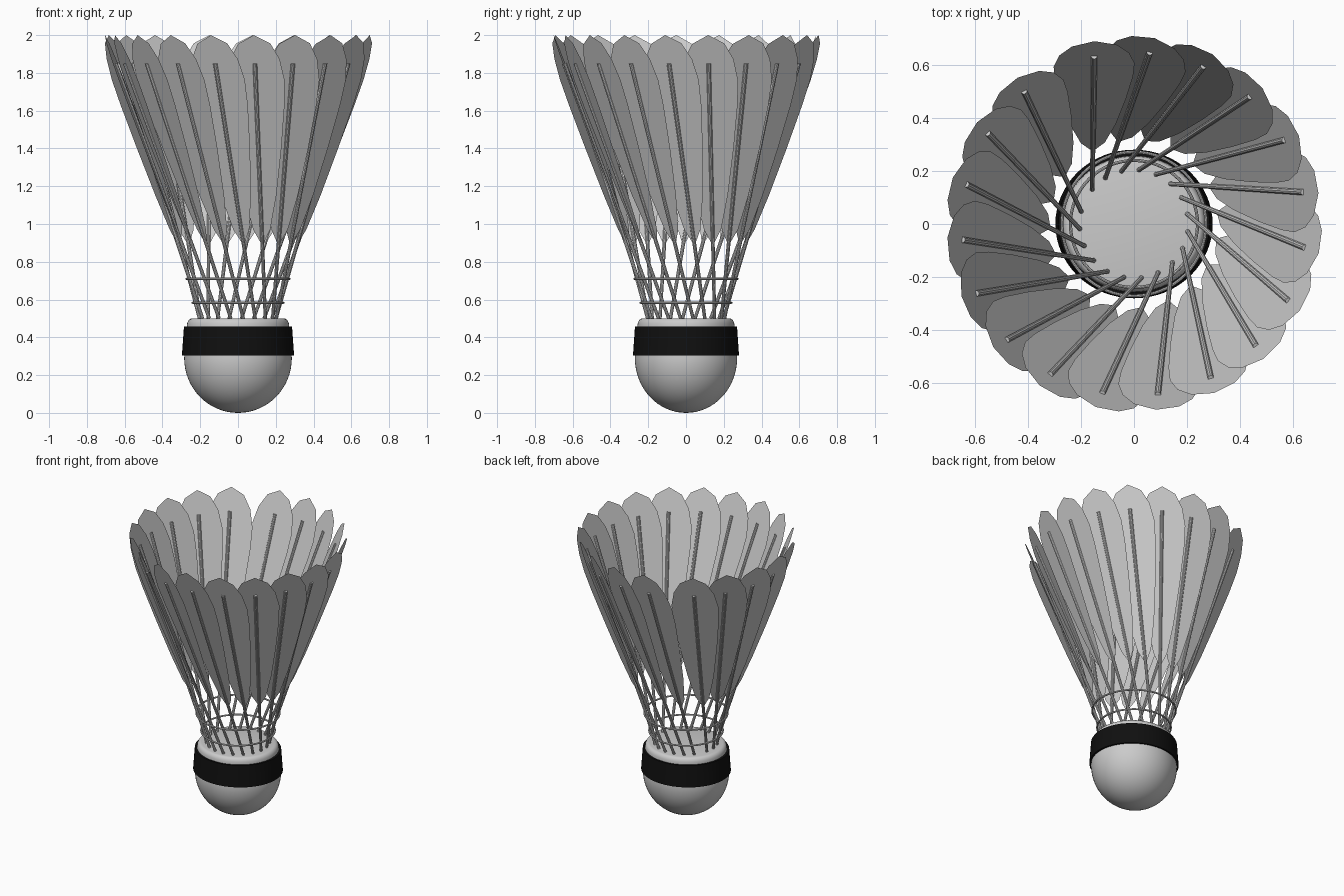
import bpy, bmesh
from math import sin, cos, pi, radians
from mathutils import Vector, Matrix

if "Cube" in bpy.data.objects:
    bpy.data.objects.remove(bpy.data.objects["Cube"])

COUNT, FIRST, STEP = 19, 129.6, 18.54


def finish(name, bm, smooth=True):
    me = bpy.data.meshes.new(name)
    bm.normal_update()
    bm.to_mesh(me)
    bm.free()
    ob = bpy.data.objects.new(name, me)
    bpy.context.collection.objects.link(ob)
    if smooth:
        bpy.ops.object.select_all(action='DESELECT')
        ob.select_set(True)
        bpy.context.view_layer.objects.active = ob
        bpy.ops.object.shade_smooth_by_angle(angle=radians(35))
    return ob


def lathe(name, profile, closed=False, ysc=1.0, segs=64):
    bm = bmesh.new()
    vs = [bm.verts.new((r, 0, z)) for r, z in profile]
    pairs = list(zip(vs, vs[1:])) + ([(vs[-1], vs[0])] if closed else [])
    edges = [bm.edges.new(p) for p in pairs]
    bmesh.ops.spin(bm, geom=vs + edges, cent=(0, 0, 0), axis=(0, 0, 1),
                   angle=2 * pi, steps=segs, use_merge=True)
    bmesh.ops.remove_doubles(bm, verts=bm.verts, dist=1e-5)
    bmesh.ops.scale(bm, vec=(1, ysc, 1), verts=bm.verts)
    bmesh.ops.recalc_face_normals(bm, faces=bm.faces)
    return finish(name, bm)


# Rounded cork base
dome = [(0.285 * sin(i * pi / 32), 0.29 - 0.29 * cos(i * pi / 32)) for i in range(17)]
rim = [(0.272, 0.45)] + [(0.242 + 0.028 * cos(a * pi / 10), 0.465 + 0.035 * sin(a * pi / 10))
                         for a in range(6)]
lathe("cork_base", dome + rim + [(0, 0.5)], ysc=0.95)

# Black band around the cork
band = lathe("cork_band", [(0.278, 0.305), (0.297, 0.305), (0.286, 0.457), (0.262, 0.457)],
             closed=True, ysc=0.945)
black = bpy.data.materials.new("band_black")
black.diffuse_color = (0.005, 0.005, 0.005, 1)
black.use_nodes = True
black.node_tree.nodes["Principled BSDF"].inputs["Base Color"].default_value = black.diffuse_color
band.data.materials.append(black)

# Thread rings tying the quills
for name, r, z in (("lower_thread", 0.24, 0.583), ("upper_thread", 0.272, 0.71)):
    lathe(name, [(r + 0.006 * cos(i * pi / 4), z + 0.006 * sin(i * pi / 4)) for i in range(8)],
          closed=True)

# Half outline of a feather: (half width, height)
OUTLINE = [(0, 0.885), (0.045, 0.97), (0.085, 1.15), (0.122, 1.4), (0.148, 1.63),
           (0.153, 1.76), (0.132, 1.87), (0.085, 1.955), (0, 2.0)]

for k in range(COUNT):
    a = radians(FIRST + STEP * k)
    b = a + radians(37)
    tip = Vector((0.652 * cos(a), 0.652 * sin(a), 1.85))
    base = Vector((0.205 * cos(b), 0.205 * sin(b), 0.5))
    d = (tip - base).normalized()

    # Quill: slim tapered rod leaning sideways
    bm = bmesh.new()
    rot = d.to_track_quat('Z', 'Y').to_matrix().to_4x4()
    bmesh.ops.create_cone(bm, cap_ends=True, segments=10, radius1=0.009, radius2=0.012,
                          depth=(tip - base).length,
                          matrix=Matrix.Translation((tip + base) / 2) @ rot)
    finish("quill_%02d" % k, bm)

    # Feather: flat vane containing the quill, rolled so neighbours overlap
    w = Vector((sin(a), -cos(a), 0))
    w = (w - w.dot(d) * d).normalized()
    w.rotate(Matrix.Rotation(radians(-10), 3, d))
    bm = bmesh.new()
    loop = OUTLINE + [(-x, z) for x, z in OUTLINE[-2:0:-1]]
    bm.faces.new([bm.verts.new(base + d * ((z - 0.5) / d.z) + w * x) for x, z in loop])
    finish("feather_%02d" % k, bm, smooth=False)
